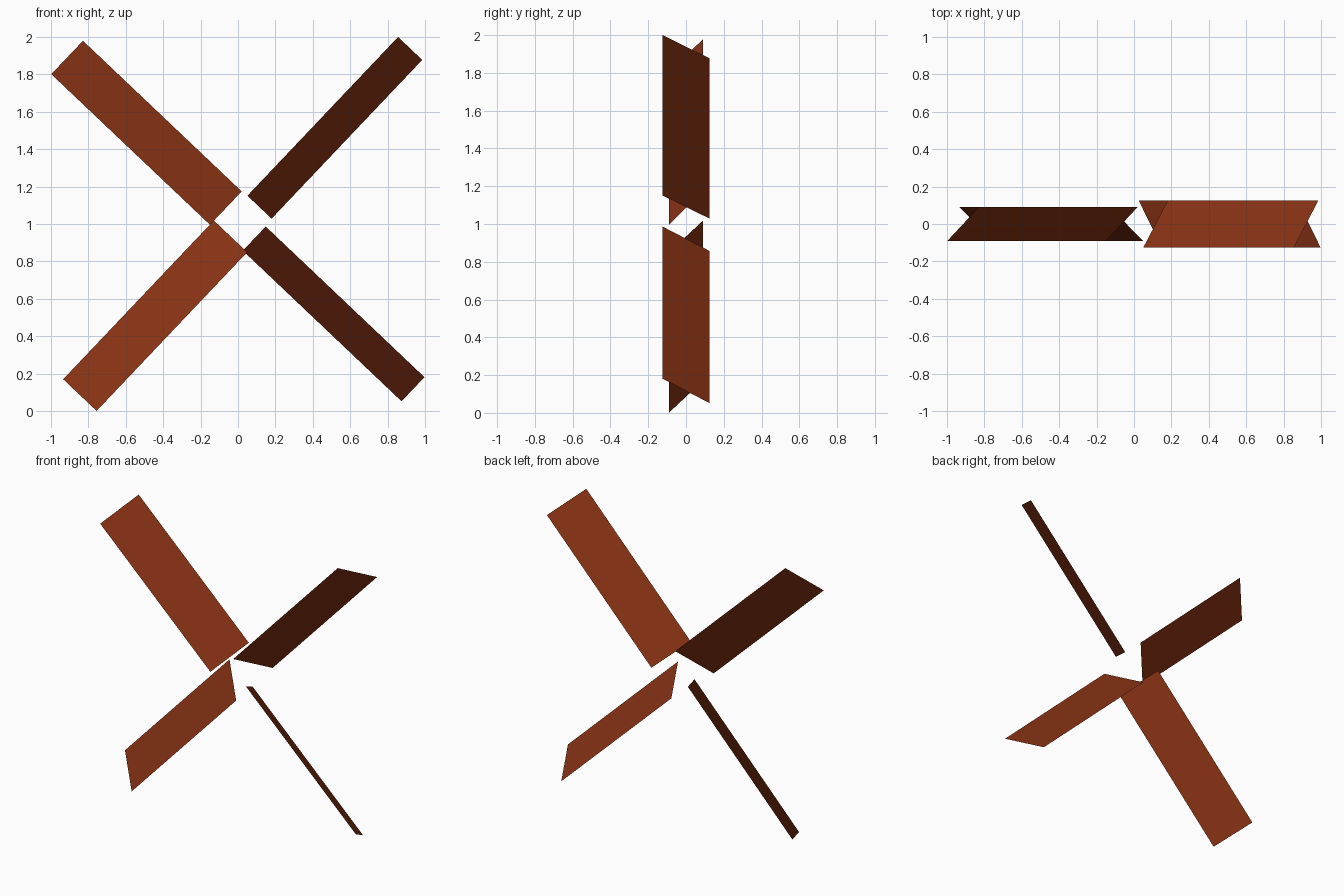
import bpy
import bmesh
import math
from mathutils import Matrix, Vector

cube = bpy.data.objects.get("Cube")
if cube:
    bpy.data.objects.remove(cube, do_unlink=True)

# Single reddish-brown wood colour
WOOD = (0.25, 0.033, 0.007, 1.0)
wood = bpy.data.materials.new("reddish_brown_wood")
wood.use_nodes = True
wood.diffuse_color = WOOD
wood.node_tree.nodes["Principled BSDF"].inputs["Base Color"].default_value = WOOD

LENGTH = 1.17   # root to tip
CHORD = 0.306   # blade width


def add_blade(name, root_x, root_z, angle, pitch):
    """Flat blade running outward from its root, twisted about its own length."""
    bm = bmesh.new()
    bmesh.ops.create_grid(bm, x_segments=1, y_segments=1, size=0.5)
    bmesh.ops.scale(bm, verts=bm.verts, vec=(LENGTH, CHORD, 1))
    bmesh.ops.translate(bm, verts=bm.verts, vec=(LENGTH / 2, 0, 0))
    mesh = bpy.data.meshes.new(name)
    bm.to_mesh(mesh)
    bm.free()
    mesh.materials.append(wood)
    blade = bpy.data.objects.new(name, mesh)
    blade.matrix_world = (Matrix.Translation(Vector((root_x, 0, root_z)))
                          @ Matrix.Rotation(-math.radians(angle), 4, 'Y')
                          @ Matrix.Rotation(-math.radians(pitch), 4, 'X'))
    bpy.context.collection.objects.link(blade)


# Four blades at right angles; the right-hand side of the cross is pitched flatter
FIRST = 46.5
add_blade("upper_left_blade", 0.115, 1.09, FIRST, 35.6)
add_blade("upper_right_blade", -0.065, 1.085, FIRST + 90, 53.6)
add_blade("lower_right_blade", -0.04, 0.934, FIRST + 180, 53.6)
add_blade("lower_left_blade", 0.087, 0.922, FIRST + 270, 35.6)
